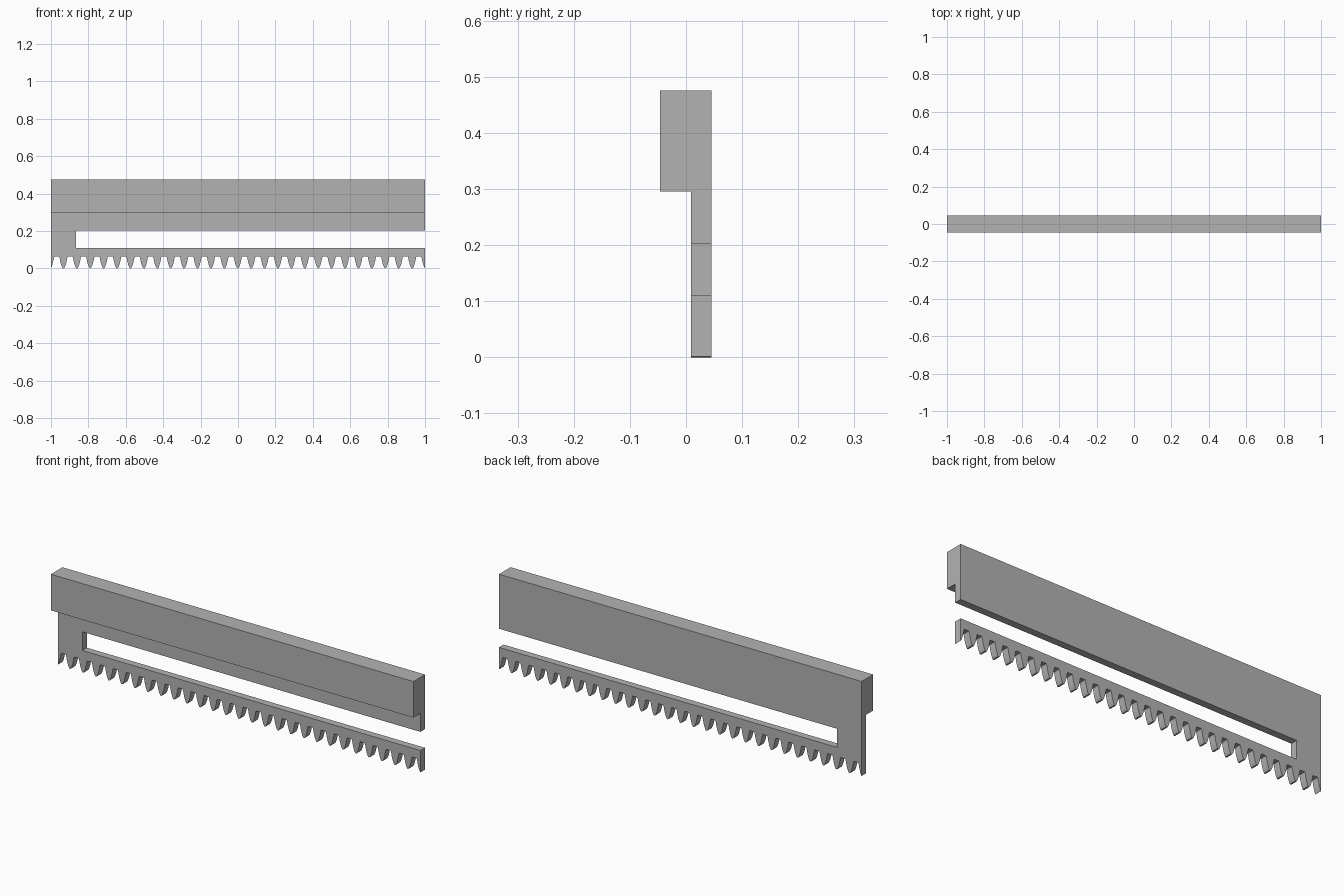
import bpy, bmesh, math
from mathutils import Vector

if "Cube" in bpy.data.objects:
    bpy.data.objects.remove(bpy.data.objects["Cube"])

# Main dimensions
HALF_LENGTH = 1.0
BACK, PLATE_FRONT, RAIL_FRONT = 0.045, 0.009, -0.046
RAIL_BOTTOM, TOP = 0.295, 0.475
SLOT_BOTTOM, SLOT_TOP, SLOT_END = 0.11, 0.203, -0.865
PITCH, FIRST_TIP, TEETH = 0.0717, -1.005, 29

# Half tooth: distance from the tip centre, height
TOOTH = [(0.0, 0.0), (0.004, 0.0015), (0.009, 0.011), (0.0135, 0.024),
         (0.0175, 0.040), (0.0205, 0.056), (0.0235, 0.065), (PITCH / 2, 0.065)]


def tooth_height(x):
    k = round((x - FIRST_TIP) / PITCH)
    d = abs(x - FIRST_TIP - k * PITCH)
    for (d0, z0), (d1, z1) in zip(TOOTH, TOOTH[1:]):
        if d <= d1:
            return z0 + (z1 - z0) * (d - d0) / (d1 - d0)
    return TOOTH[-1][1]


def comb_outline():
    xs = {-HALF_LENGTH, HALF_LENGTH}
    for k in range(TEETH):
        for d, z in TOOTH[:-1]:
            for side in (-1, 1):
                x = round(FIRST_TIP + k * PITCH + side * d, 5)
                if abs(x) < HALF_LENGTH - 0.0005:
                    xs.add(x)
    teeth = [(x, tooth_height(x)) for x in sorted(xs)]
    slot = [(HALF_LENGTH, SLOT_BOTTOM), (SLOT_END, SLOT_BOTTOM),
            (SLOT_END, SLOT_TOP), (HALF_LENGTH, SLOT_TOP)]
    return teeth + slot + [(HALF_LENGTH, RAIL_BOTTOM), (-HALF_LENGTH, RAIL_BOTTOM)]


def extrude(bm, face, offset):
    geom = bmesh.ops.extrude_face_region(bm, geom=[face])["geom"]
    verts = [g for g in geom if isinstance(g, bmesh.types.BMVert)]
    bmesh.ops.translate(bm, verts=verts, vec=Vector(offset))
    bmesh.ops.recalc_face_normals(bm, faces=bm.faces[:])
    bm.normal_update()


# Toothed plate with its open slot
bm = bmesh.new()
plate = bm.faces.new([bm.verts.new((x, BACK, z)) for x, z in comb_outline()])
extrude(bm, plate, (0, PLATE_FRONT - BACK, 0))

# Upper rail grown from the plate's top edge, then thickened forwards
top = max(bm.faces, key=lambda f: f.calc_center_median().z)
extrude(bm, top, (0, 0, TOP - RAIL_BOTTOM))
front = next(f for f in bm.faces
             if f.normal.y < -0.9 and f.calc_center_median().z > RAIL_BOTTOM)
extrude(bm, front, (0, RAIL_FRONT - PLATE_FRONT, 0))
bmesh.ops.dissolve_limit(bm, angle_limit=math.radians(0.5),
                         verts=bm.verts[:], edges=bm.edges[:])

mesh = bpy.data.meshes.new("toothed_rack")
bm.to_mesh(mesh)
bm.free()
rack = bpy.data.objects.new("toothed_rack", mesh)
bpy.context.collection.objects.link(rack)

# Plain grey finish
grey = bpy.data.materials.new("plain_grey")
grey.use_nodes = True
colour = (0.45, 0.45, 0.45, 1)
grey.diffuse_color = colour
grey.node_tree.nodes["Principled BSDF"].inputs["Base Color"].default_value = colour
mesh.materials.append(grey)
